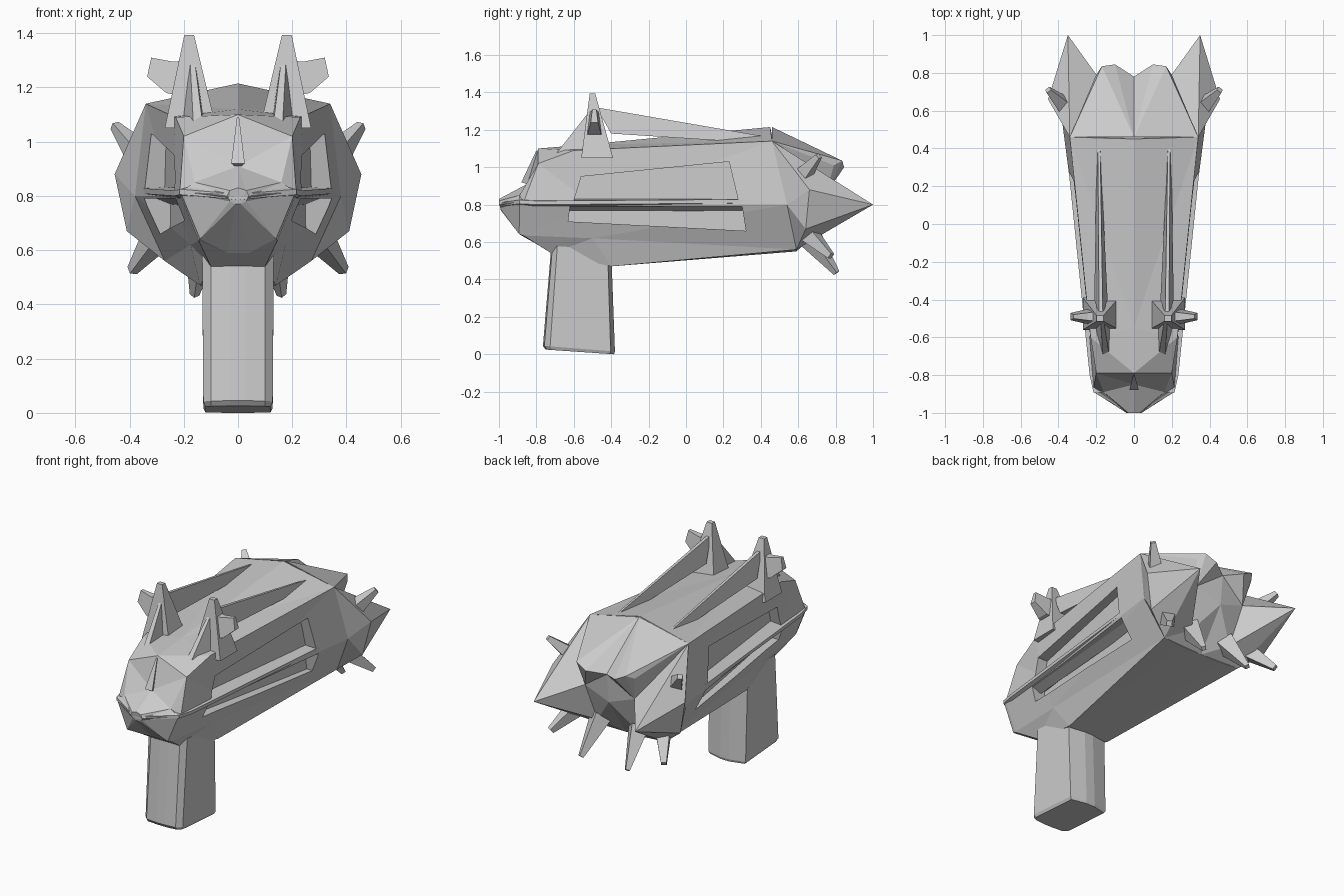
import bpy, bmesh
from mathutils import Vector

if "Cube" in bpy.data.objects:
    bpy.data.objects.remove(bpy.data.objects["Cube"])


def make(name, verts, faces, mirror=True):
    me = bpy.data.meshes.new(name)
    me.from_pydata(verts, [], faces)
    bm = bmesh.new()
    bm.from_mesh(me)
    bmesh.ops.recalc_face_normals(bm, faces=bm.faces)
    bm.to_mesh(me)
    bm.free()
    ob = bpy.data.objects.new(name, me)
    bpy.context.collection.objects.link(ob)
    if mirror:
        ob.modifiers.new("Mirror", 'MIRROR')
    return ob


def loft(name, rings, mirror=True):
    n = len(rings[0])
    verts = [p for r in rings for p in r]
    faces = [(k * n + i, k * n + (i + 1) % n, (k + 1) * n + (i + 1) % n, (k + 1) * n + i)
             for k in range(len(rings) - 1) for i in range(n)]
    faces += [tuple(range(n)), tuple(range((len(rings) - 1) * n, len(rings) * n))]
    return make(name, verts, faces, mirror)


def full(half):
    # complete a half section by reflecting it across x = 0
    return half + [(-x, y, z) for x, y, z in reversed(half) if x > 0]


def spike(name, base, tip, r0, r1):
    base, tip = Vector(base), Vector(tip)
    d = (tip - base).normalized()
    u = d.cross(Vector((0, 1, 0))).normalized()
    v = d.cross(u)
    ring = lambda c, r: [tuple(c + r * (u * a + v * b)) for a, b in ((1, 0), (0, 1), (-1, 0), (0, -1))]
    return loft(name, [ring(base, r0), ring(tip, r1)])


# Faceted main body with a hollow brow
body = loft("body", [
    full([(0, -1, .83), (.03, -1, .82), (.04, -1, .8), (.03, -.99, .78), (.01, -.99, .77)]),
    full([(0, -.85, .91), (.16, -.89, .85), (.212, -.89, .815), (.14, -.892, .642), (.04, -.8, .59)]),
    full([(0, -.79, 1.1), (.2, -.79, 1.02), (.215, -.87, .81), (.145, -.87, .635), (.1, -.72, .54)]),
    full([(0, -.55, 1.12), (.23, -.6, 1.09), (.245, -.5, .8), (.175, -.5, .62), (.14, -.4, .47)]),
    full([(0, .45, 1.215), (.34, .46, 1.14), (.38, .54, .8), (.27, .59, .56), (.13, .59, .55)]),
], mirror=False)
bm = bmesh.new()
bm.from_mesh(body.data)
bmesh.ops.triangulate(bm, faces=bm.faces)
bm.to_mesh(body.data)
bm.free()

# Recessed side slots, above and below the rail
slots = {"upper_slot": [(-.60, .82), (-.56, .95), (.23, 1.03), (.28, .82)],
         "lower_slot": [(-.63, .71), (-.62, .79), (.30, .79), (.32, .66)]}
for name, prof in slots.items():
    floor = .165 if name == "upper_slot" else .14
    inner = [(floor + .12 * (y + .6), y, z) for y, z in prof]
    outer = [(.6, y, z) for y, z in prof]
    cutter = loft(name + "_cutter", [inner, outer])
    cutter.hide_render = True
    cutter.hide_viewport = True
    cutter.display_type = 'WIRE'
    mod = body.modifiers.new(name, 'BOOLEAN')
    mod.operation = 'DIFFERENCE'
    mod.solver = 'EXACT'
    mod.object = cutter

# Long side rails, narrowing to an outer edge
loft("side_rail", [[(x0, y, z0), (x1, y, zm - .01), (x1, y, zm + .01), (x0, y, z1)]
                   for y, x0, x1, z0, zm, z1 in ((-.995, .0, .04, .785, .80, .815), (-.89, .1, .215, .755, .815, .85),
                                                 (-.8, .15, .235, .77, .81, .83), (.57, .26, .375, .765, .82, .835))])

# Brow spike on the forehead
loft("brow_spike", [[(-.004, -.8, 1.09), (.004, -.8, 1.09), (0, -.78, 1.06)],
                    [(-.025, -.88, .92), (.025, -.88, .92), (0, -.82, .9)]], mirror=False)

# Rear head: twin crown points above, two large side tusks
V = [(0, .46, 1.215), (.34, .46, 1.14), (.455, .66, .88), (.41, .64, .67), (.27, .59, .56),
     (0, .59, .55), (.17, .835, 1.035), (0, .78, .98), (.2, .79, 1.01), (.35, 1, .8),
     (.17, .75, .86), (.14, .67, .62), (0, .76, .8), (.38, .54, .8), (.1, .845, 1.0)]
F = [(0, 7, 14), (0, 14, 6), (0, 6, 1), (6, 8, 1), (1, 9, 2), (2, 9, 3), (3, 9, 4), (4, 9, 11),
     (11, 9, 10), (1, 10, 9), (1, 8, 10), (6, 10, 8), (6, 14, 10), (14, 7, 10), (7, 12, 10),
     (12, 11, 10), (12, 5, 11), (4, 11, 5), (13, 1, 2), (13, 2, 3), (13, 3, 4), (13, 4, 5),
     (13, 5, 0), (13, 0, 1)]
make("rear_head", V, F)

# Spikes around the rear head
spike("upper_spike", (.30, .56, .88), (.455, .71, 1.06), .08, .02)
spike("outer_lower_spike", (.26, .60, .70), (.39, .775, .525), .075, .022)
spike("inner_lower_spike", (.13, .65, .64), (.16, .805, .435), .07, .018)


# Handle
def handle_ring(yf, yb, zf, zb, w):
    pts = [(.03, 0), (.1, .02), (w, .1), (w, .94), (.03, 1)]
    return full([(x, yf + (yb - yf) * t, zf + (zb - zf) * t) for x, t in pts])


loft("handle", [handle_ring(-.75, -.385, .025, .0, .12), handle_ring(-.765, -.38, .045, .015, .128),
                handle_ring(-.72, -.4, .58, .56, .132)], mirror=False)


# Horns, each with a front strut, a long rear fin and an outward prong
def rect(cx, cy, z, hx, hy):
    return [(cx - hx, cy - hy, z), (cx + hx, cy - hy, z), (cx + hx, cy + hy, z), (cx - hx, cy + hy, z)]


loft("horn", [rect(.175, -.475, 1.05, .095, .085), rect(.18, -.5, 1.393, .018, .015)])


def fin(name, pts):
    # each point: x, y, z and half thickness
    loft(name, [[(x + s * h, y, z) for x, y, z, h in pts] for s in (-1, 1)])


fin("front_strut", [(.17, -.5, 1.32, .008), (.145, -.72, 1.04, .018), (.16, -.6, 1.04, .04), (.175, -.45, 1.12, .04)])
fin("rear_fin", [(.175, -.48, 1.32, .01), (.185, .4, 1.168, .006), (.185, .22, 1.14, .015), (.175, -.4, 1.18, .035)])

prong = [(.18, 1.3), (.24, 1.295), (.32, 1.31), (.335, 1.24), (.265, 1.18), (.18, 1.16)]
loft("side_prong", [[(x, -.49 + s * (.035 - .1 * (x - .18) + (1.24 - z) * .15), z) for x, z in prong] for s in (-1, 1)])
